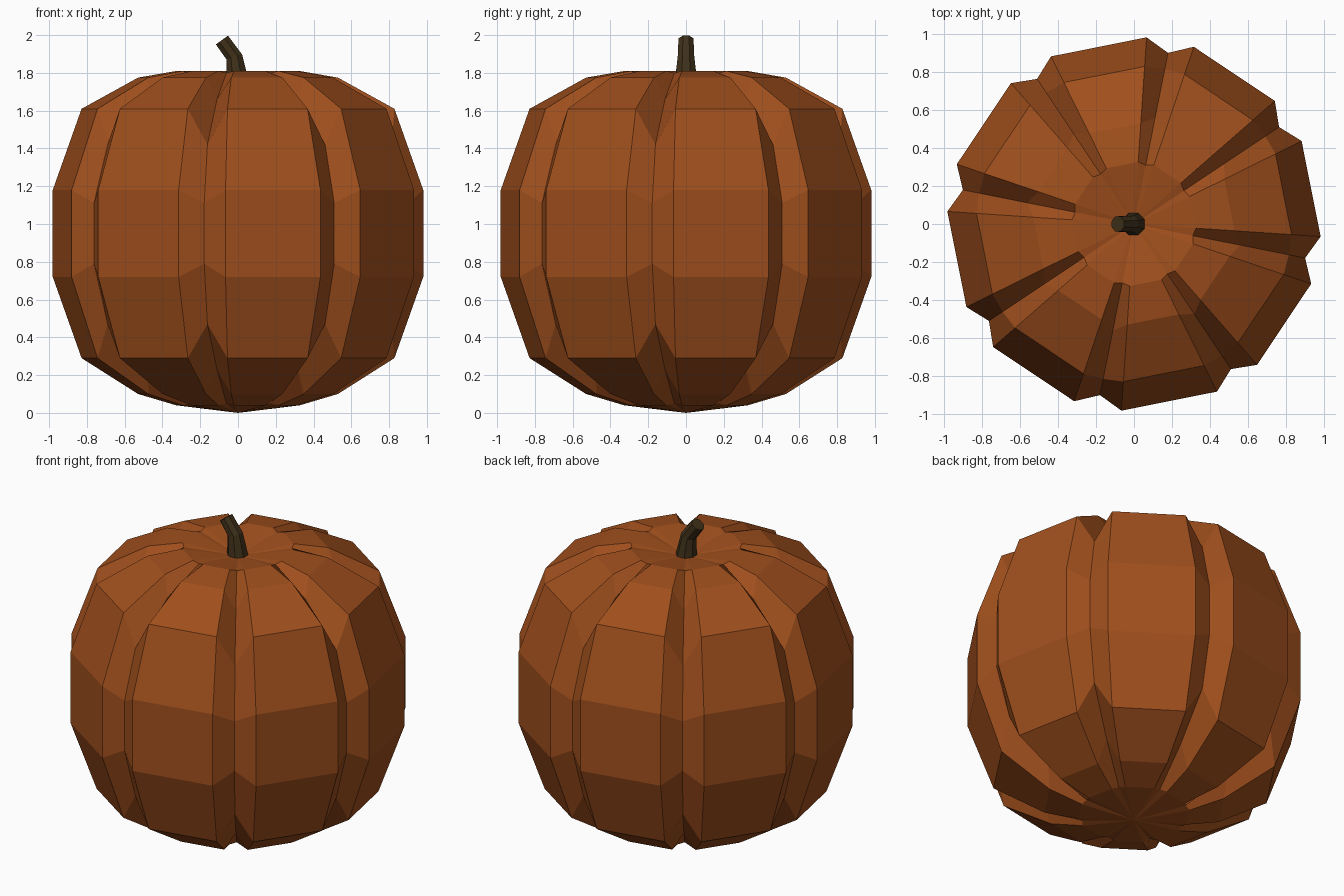
import bpy, bmesh, math
from mathutils import Vector

if "Cube" in bpy.data.objects:
    bpy.data.objects.remove(bpy.data.objects["Cube"])


def material(name, rgb):
    m = bpy.data.materials.new(name)
    m.diffuse_color = (*rgb, 1)
    m.use_nodes = True
    m.node_tree.nodes["Principled BSDF"].inputs["Base Color"].default_value = m.diffuse_color
    return m


def finish(bm, name, mat):
    bmesh.ops.recalc_face_normals(bm, faces=bm.faces)
    me = bpy.data.meshes.new(name)
    bm.to_mesh(me)
    bm.free()
    ob = bpy.data.objects.new(name, me)
    bpy.context.collection.objects.link(ob)
    me.materials.append(mat)
    return ob


def bridge(bm, a, b):
    n = len(a)
    for i in range(n):
        bm.faces.new((a[i], a[(i + 1) % n], b[(i + 1) % n], b[i]))


def fan(bm, ring, centre):
    c = bm.verts.new(centre)
    for i in range(len(ring)):
        bm.faces.new((ring[i], ring[(i + 1) % len(ring)], c))


# Body: eight flat ribs separated by V grooves, (radius, z) from bottom to top
rib = [(0.327, 0.04), (0.53, 0.10), (0.83, 0.29), (0.983, 0.72),
       (0.983, 1.18), (0.83, 1.61), (0.53, 1.775), (0.327, 1.81)]
groove = [(0.315, 0.05), (0.57, 0.23), (0.83, 0.47), (0.917, 0.79),
          (0.917, 1.11), (0.83, 1.42), (0.57, 1.66), (0.315, 1.80)]
bm = bmesh.new()
rings = []
for r_pt, g_pt in zip(rib, groove):
    ring = []
    for k in range(8):
        mid = 33.75 + 45 * k
        for off, (r, z) in ((-7.4, r_pt), (0, g_pt), (7.4, r_pt)):
            a = math.radians(mid + off)
            ring.append(bm.verts.new((r * math.cos(a), r * math.sin(a), z)))
    rings.append(ring)
for lo, hi in zip(rings, rings[1:]):
    bridge(bm, lo, hi)
fan(bm, rings[0], (0, 0, 0))
fan(bm, rings[-1], (0, 0, 1.75))
finish(bm, "pumpkin_body", material("orange_skin", (0.35, 0.078, 0.012)))

# Stem: bent, tapering eight-sided stalk; (x, z, radius, tilt in degrees)
bm = bmesh.new()
rings = []
for x, z, r, tilt in ((0, 1.74, 0.066, 0), (-0.02, 1.885, 0.047, 18),
                      (-0.085, 1.974, 0.043, 36)):
    t = math.radians(tilt)
    u = Vector((math.cos(t), 0, math.sin(t)))
    rings.append([bm.verts.new(Vector((x, 0, z)) + u * r * math.cos(a)
                               + Vector((0, r * math.sin(a), 0)))
                  for a in (math.tau * (i + 0.5) / 8 for i in range(8))])
for lo, hi in zip(rings, rings[1:]):
    bridge(bm, lo, hi)
bm.faces.new(rings[0][::-1])
bm.faces.new(rings[-1])
finish(bm, "stem", material("dark_stem", (0.05, 0.03, 0.01)))
